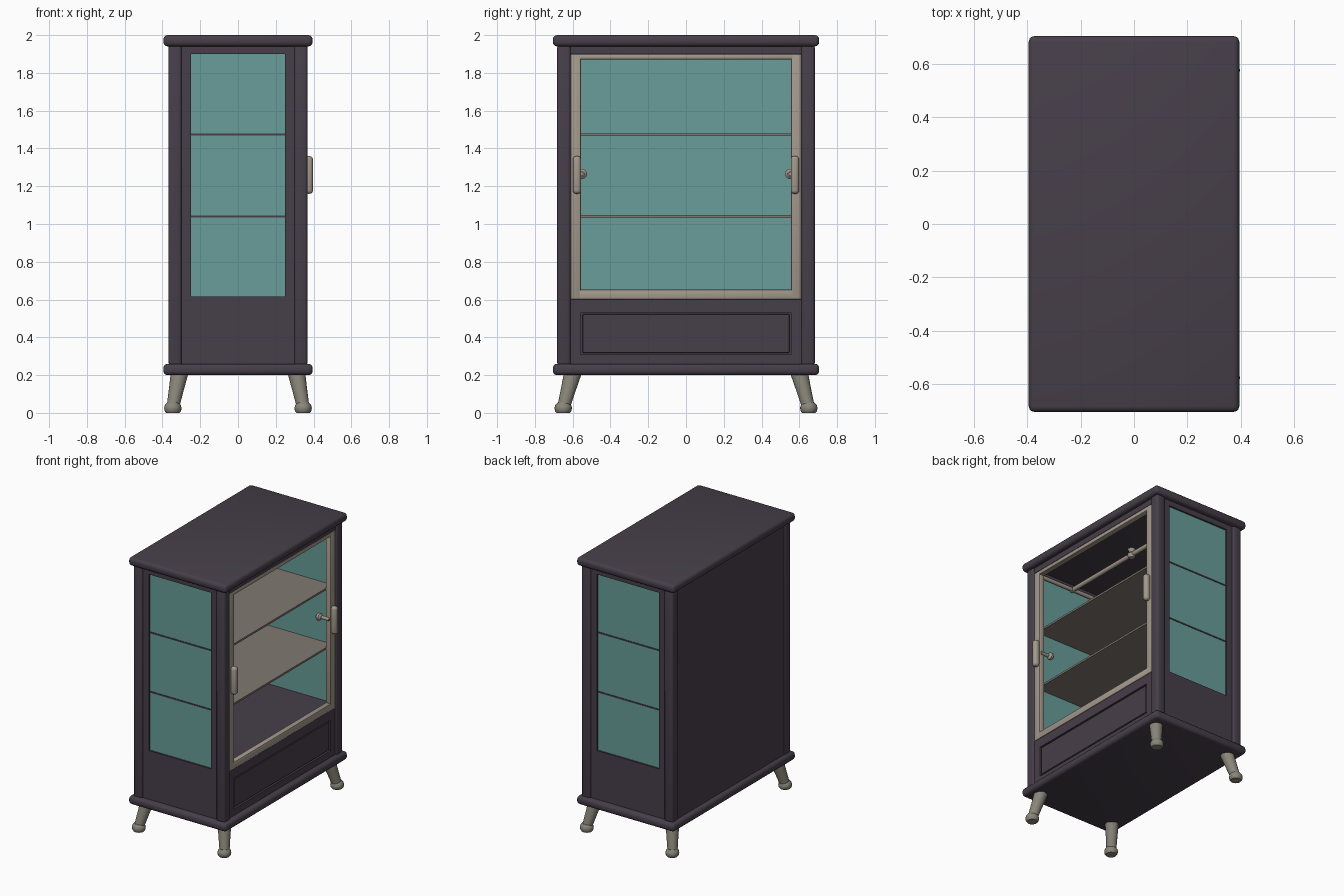
import bpy, bmesh, math
from mathutils import Vector

cube = bpy.data.objects.get("Cube")
if cube:
    bpy.data.objects.remove(cube, do_unlink=True)


def material(name, rgb):
    m = bpy.data.materials.new(name)
    m.use_nodes = True
    m.diffuse_color = (*rgb, 1)
    bsdf = next(n for n in m.node_tree.nodes if n.type == 'BSDF_PRINCIPLED')
    bsdf.inputs["Base Color"].default_value = (*rgb, 1)
    return m


PLUM = material("dark plum wood", (0.062, 0.049, 0.068))
TEAL = material("teal glass", (0.14, 0.34, 0.32))
BEIGE = material("beige trim", (0.37, 0.32, 0.265))
LEG = material("grey beige legs", (0.25, 0.235, 0.19))
SHELF = material("shelf taupe", (0.22, 0.19, 0.165))


def finish(name, bm, mat):
    bmesh.ops.recalc_face_normals(bm, faces=bm.faces)
    mesh = bpy.data.meshes.new(name)
    bm.to_mesh(mesh)
    bm.free()
    mesh.materials.append(mat)
    ob = bpy.data.objects.new(name, mesh)
    bpy.context.collection.objects.link(ob)
    bpy.ops.object.select_all(action='DESELECT')
    ob.select_set(True)
    bpy.context.view_layer.objects.active = ob
    bpy.ops.object.shade_smooth_by_angle(angle=math.radians(35))
    return ob


def box(name, xs, ys, zs, mat, bevel=0.0, segments=3):
    """Box between coordinate pairs, with optional rounded edges."""
    bm = bmesh.new()
    bmesh.ops.create_cube(bm, size=1)
    for v in bm.verts:
        v.co = [sum(r) / 2 + c * abs(r[1] - r[0]) for c, r in zip(v.co, (xs, ys, zs))]
    if bevel:
        bmesh.ops.bevel(bm, geom=bm.edges[:], offset=bevel, segments=segments,
                        profile=0.5, affect='EDGES')
    return finish(name, bm, mat)


def turned(name, start, end, profile, mat, sides=20):
    """Round bar from start to end; profile lists (fraction, radius)."""
    start, end = Vector(start), Vector(end)
    turn = (end - start).to_track_quat('Z', 'Y')
    bm = bmesh.new()
    rings = []
    for t, r in profile:
        centre = start.lerp(end, t)
        rings.append([bm.verts.new(centre + turn @ Vector(
            (r * math.cos(a), r * math.sin(a), 0)))
            for a in (2 * math.pi * i / sides for i in range(sides))])
    for a, b in zip(rings, rings[1:]):
        for i in range(sides):
            j = (i + 1) % sides
            bm.faces.new((a[i], a[j], b[j], b[i]))
    bm.faces.new(rings[0])
    bm.faces.new(rings[-1])
    return finish(name, bm, mat)


def rod(name, start, end, r, mat):
    return turned(name, start, end, [(0, r), (1, r)], mat, 14)


def span(s, a, b):
    """Range a..b mirrored by the sign s."""
    return tuple(sorted((s * a, s * b)))


# Top and bottom slabs
box("top_slab", (-.395, .395), (-.705, .705), (1.94, 2.0), PLUM, .022)
box("bottom_slab", (-.395, .395), (-.705, .705), (.2, .26), PLUM, .022)

# Closed base and back
box("base_box", (-.34, .34), (-.64, .64), (.25, .62), PLUM)
box("back_panel", (-.362, -.34), (-.62, .62), (.25, 1.945), PLUM)
box("back_lining", (-.34, -.334), (-.63, .63), (.62, 1.9), TEAL)

# Posts, legs and feet
for sx in (-1, 1):
    for sy in (-1, 1):
        tag = ("left" if sx > 0 else "right") + ("_rear" if sy > 0 else "_front")
        box("post_" + tag, span(sx, .298, .368), span(sy, .61, .682),
            (.25, 1.95), PLUM, .016)
        turned("leg_" + tag, (sx * .31, sy * .6, .21), (sx * .345, sy * .648, .03),
               [(0, .046), (.5, .039), (1, .033)], LEG)
        turned("foot_" + tag, (sx * .345, sy * .65, .055), (sx * .345, sy * .65, 0),
               [(0, .03), (.25, .042), (.5, .046), (.8, .044), (1, .036)], LEG)

# Glazed ends
for sy in (-1, 1):
    tag = "rear" if sy > 0 else "front"
    depth = span(sy, .64, .668)
    box("end_panel_" + tag, (-.31, .31), depth, (.25, .615), PLUM)
    box("end_top_rail_" + tag, (-.31, .31), span(sy, .62, .668), (1.9, 1.945), PLUM)
    for sx in (-1, 1):
        box("end_stile_" + tag, span(sx, .25, .31), depth, (.6, 1.92), PLUM)
    box("end_glass_" + tag, (-.32, .32), span(sy, .632, .656), (.6, 1.92), TEAL)
    for z in (1.04, 1.473):
        box("glazing_bar_" + tag, (-.25, .25), span(sy, .65, .66),
            (z - .005, z + .005), PLUM)

# Shelves
for z in (1.04, 1.473):
    box("shelf", (-.335, .315), (-.635, .635), (z - .007, z + .007), SHELF)

# Drawer front: rails around a panel with a fine gap
for sy in (-1, 1):
    box("drawer_stile", (.335, .356), span(sy, .555, .615), (.25, .6), PLUM)
    box("door_stile", (.318, .36), span(sy, .555, .612), (.6, 1.9), BEIGE, .008, 2)
box("drawer_lower_rail", (.335, .356), (-.56, .56), (.25, .308), PLUM)
box("drawer_upper_rail", (.335, .356), (-.56, .56), (.532, .6), PLUM)
box("drawer_panel", (.335, .354), (-.547, .547), (.316, .524), PLUM, .003, 1)

# Door frame and rail above it
box("door_bottom_rail", (.318, .36), (-.6, .6), (.6, .652), BEIGE, .008, 2)
box("door_top_rail", (.318, .36), (-.6, .6), (1.87, 1.9), BEIGE, .008, 2)
box("header_rail", (.318, .358), (-.615, .615), (1.9, 1.945), PLUM)

# Door pulls with inner latches
for sy in (-1, 1):
    y = sy * .577
    box("door_pull", (.352, .397), (y - .022, y + .022), (1.16, 1.36), BEIGE, .018)
    rod("latch_stem", (.35, sy * .555, 1.265), (.27, sy * .555, 1.265), .012, BEIGE)
    turned("latch_knob", (.29, sy * .55, 1.265), (.25, sy * .55, 1.265),
           [(0, .012), (.3, .026), (.7, .026), (1, .014)], BEIGE)

# Hanging rail under the ceiling
rod("ceiling_rail", (.02, -.63, 1.9), (.02, .63, 1.9), .016, BEIGE)
for sy in (-1, 1):
    rod("ceiling_cross_rail", (-.33, sy * .615, 1.9), (.33, sy * .615, 1.9), .014, BEIGE)
turned("rail_bracket", (.02, 0, 1.945), (.02, 0, 1.875),
       [(0, .03), (.4, .016), (.6, .03), (1, .02)], BEIGE)
